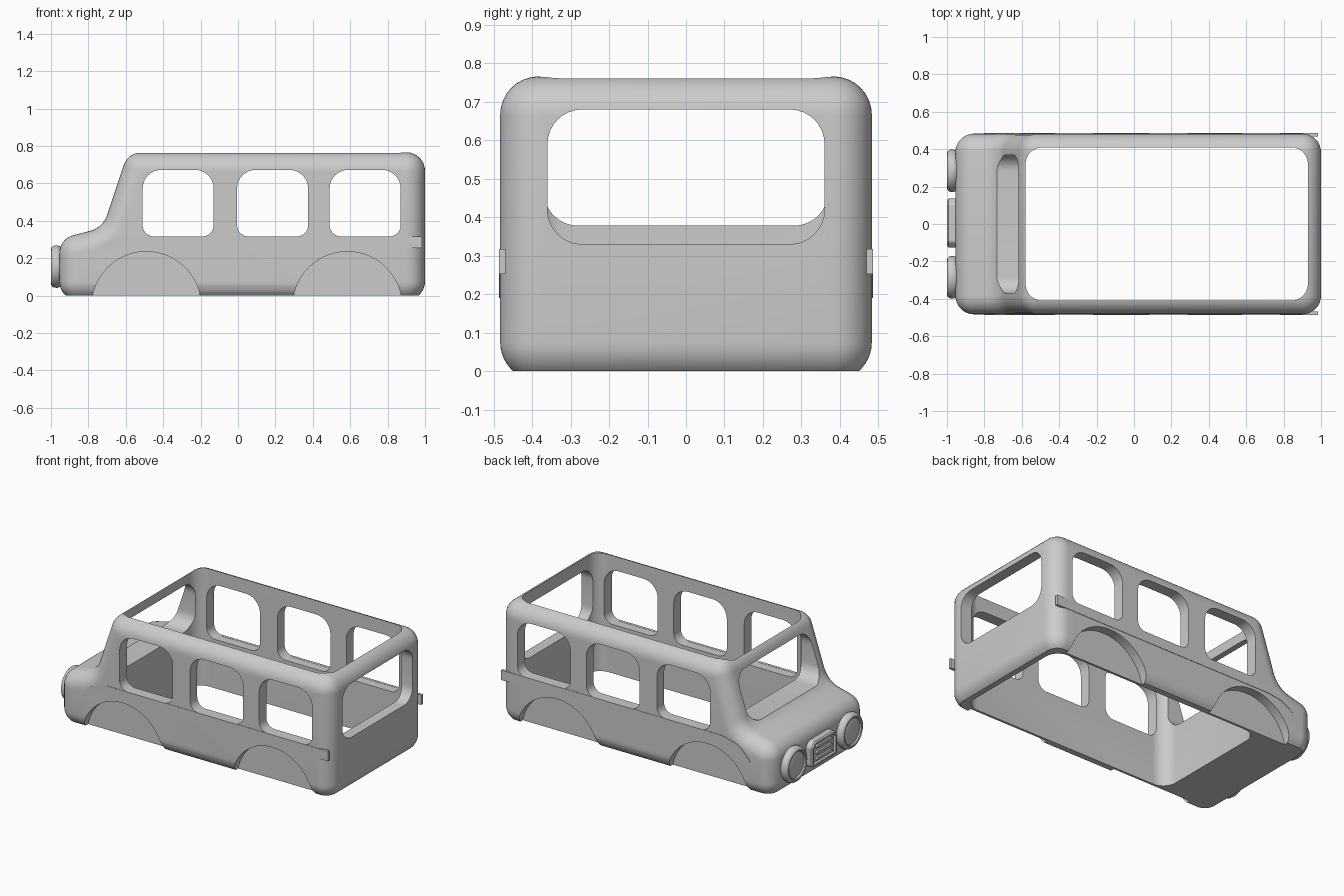
import bpy, bmesh, math
from mathutils import Vector

if "Cube" in bpy.data.objects:
    bpy.data.objects.remove(bpy.data.objects["Cube"])

grey = bpy.data.materials.new("plain grey")
grey.use_nodes = True
COLOUR = (0.6, 0.6, 0.6, 1)
grey.diffuse_color = COLOUR
grey.node_tree.nodes["Principled BSDF"].inputs["Base Color"].default_value = COLOUR


def rounded(corners, inset=0.0, steps=8):
    """Counter-clockwise outline with each (u, v, radius) corner rounded, moved inward by inset."""
    out = []
    n = len(corners)
    for i, (u, v, r) in enumerate(corners):
        p = Vector((u, v))
        a = (p - Vector(corners[i - 1][:2])).normalized()
        b = (Vector(corners[(i + 1) % n][:2]) - p).normalized()
        turn = math.atan2(a.x * b.y - a.y * b.x, a.dot(b))
        side = 1 if turn > 0 else -1
        left = Vector((-a.y, a.x)) * side
        centre = p - a * r * math.tan(abs(turn) / 2) + left * r
        start = math.atan2(-left.y, -left.x)
        for k in range(steps + 1):
            t = start + turn * k / steps
            out.append(centre + Vector((math.cos(t), math.sin(t))) * (r - side * inset))
    return out


def rect(u0, u1, v0, v1, low, high):
    return [(u0, v0, low), (u1, v0, low), (u1, v1, high), (u0, v1, high)]


PLACE = {"x": lambda p, w: (w, p.x, p.y),
         "y": lambda p, w: (p.x, w, p.y),
         "z": lambda p, w: (p.x, p.y, w)}


def loft(name, axis, layers):
    """Skin a stack of (outline, position along axis) layers and cap both ends."""
    bm = bmesh.new()
    rings = [[bm.verts.new(PLACE[axis](p, w)) for p in pts] for pts, w in layers]
    n = len(rings[0])
    for lo, hi in zip(rings, rings[1:]):
        for i in range(n):
            j = (i + 1) % n
            bm.faces.new((lo[i], lo[j], hi[j], hi[i]))
    bm.faces.new(rings[0])
    bm.faces.new(rings[-1])
    bmesh.ops.remove_doubles(bm, verts=bm.verts, dist=0.0005)
    bmesh.ops.recalc_face_normals(bm, faces=bm.faces)
    mesh = bpy.data.meshes.new(name)
    bm.to_mesh(mesh)
    bm.free()
    obj = bpy.data.objects.new(name, mesh)
    bpy.context.collection.objects.link(obj)
    mesh.materials.append(grey)
    return obj


def prism(name, axis, outline, w0, w1):
    return loft(name, axis, [(outline, w0), (outline, w1)])


def activate(obj):
    bpy.ops.object.select_all(action="DESELECT")
    obj.select_set(True)
    bpy.context.view_layer.objects.active = obj


def cut(obj, cutter):
    activate(obj)
    mod = obj.modifiers.new("cut", "BOOLEAN")
    mod.operation, mod.solver, mod.object = "DIFFERENCE", "EXACT", cutter
    bpy.ops.object.modifier_apply(modifier=mod.name)
    bpy.data.objects.remove(cutter)


def smooth(obj, angle=30):
    activate(obj)
    bpy.ops.object.shade_smooth_by_angle(angle=math.radians(angle))


# Body: side profile swept across the width with fully rounded edges
R, HALF = 0.1, 0.483
profile = [(-0.955, -0.025, R), (1, -0.025, R), (1, 0.766, R),
           (-0.588, 0.766, R), (-0.722, 0.363, 0.13), (-0.955, 0.304, R)]
layers = []
for s in (-1, 1):
    for k in range(9):
        t = math.pi / 2 * (k if s < 0 else 8 - k) / 8
        layers.append((rounded(profile, R * (1 - math.sin(t))),
                       s * (HALF - R + R * math.cos(t))))
body = loft("body", "y", layers)

# Flat underside, open cabin, windscreen and rear window
cut(body, prism("cutter", "z", rounded(rect(-2, 2, -1, 1, 0.1, 0.1)), -0.5, 0))
cut(body, prism("cutter", "z", rounded(rect(-0.58, 0.93, -0.41, 0.41, 0.09, 0.09)), -0.2, 1))
cut(body, prism("cutter", "x", rounded(rect(-0.37, 0.37, 0.378, 0.68, 0.09, 0.09)), -0.9, -0.5))
cut(body, prism("cutter", "x", rounded(rect(-0.36, 0.36, 0.33, 0.68, 0.09, 0.09)), 0.85, 1.2))

# Three side windows, cut through both walls
for x in (-0.51, -0.005, 0.49):
    cut(body, prism("cutter", "y", rounded(rect(x, x + 0.38, 0.316, 0.672, 0.06, 0.1)), -0.7, 0.7))

# Wheel arch recesses, leaving a thin inner wall
for x in (-0.49, 0.585):
    for s in (-1, 1):
        arch = rounded(rect(x - 0.293, x + 0.293, -0.351, 0.235, 0.293, 0.293), steps=12)
        cut(body, prism("cutter", "y", arch, s * 0.425, s * 0.7))
smooth(body)

# Belt strips, dropping at the front
belt = [(0.985, 0.253, 0), (0.985, 0.317, 0), (-0.6, 0.317, 0.2), (-0.72, 0.285, 0.1),
        (-0.8, 0.2, 0), (-0.79, 0.19, 0), (-0.7, 0.24, 0.1), (-0.6, 0.253, 0.2)]
for side, s in (("left", 1), ("right", -1)):
    prism("belt_strip_" + side, "y", rounded(belt, steps=4), s * 0.469, s * 0.4855)

# Headlamps: rounded bezel with a sunken lens
for side, s in (("left", 1), ("right", -1)):
    y = s * 0.285

    def disc(r):
        return rounded(rect(y - r, y + r, 0.155 - r, 0.155 + r, r, r), steps=10)
    lamp = loft("headlamp_" + side, "x", [
        (disc(0.1), -0.94), (disc(0.11), -0.955), (disc(0.114), -0.968), (disc(0.112), -0.985),
        (disc(0.104), -0.996), (disc(0.094), -1), (disc(0.086), -0.997),
        (disc(0.083), -0.988), (disc(0.08), -0.99)])
    smooth(lamp, 40)


# Grille: chamfered frame, sunken panel and two bars
def plate(inset):
    return rounded([(-0.125, 0.075, 0.02), (0.135, 0.075, 0.02), (0.135, 0.205, 0.02),
                    (0.105, 0.235, 0.02), (-0.095, 0.235, 0.02), (-0.125, 0.205, 0.02)],
                   inset, 4)


loft("grille", "x", [(plate(0), -0.94), (plate(0), -0.992), (plate(0.008), -1),
                     (plate(0.018), -1), (plate(0.02), -0.985)])
for i, z in enumerate((0.115, 0.155, 0.195)):
    bar = rounded(rect(-0.075, 0.085, z - 0.009, z + 0.009, 0.008, 0.008), steps=3)
    prism("grille_bar_%d" % (i + 1), "x", bar, -0.98, -0.998)
